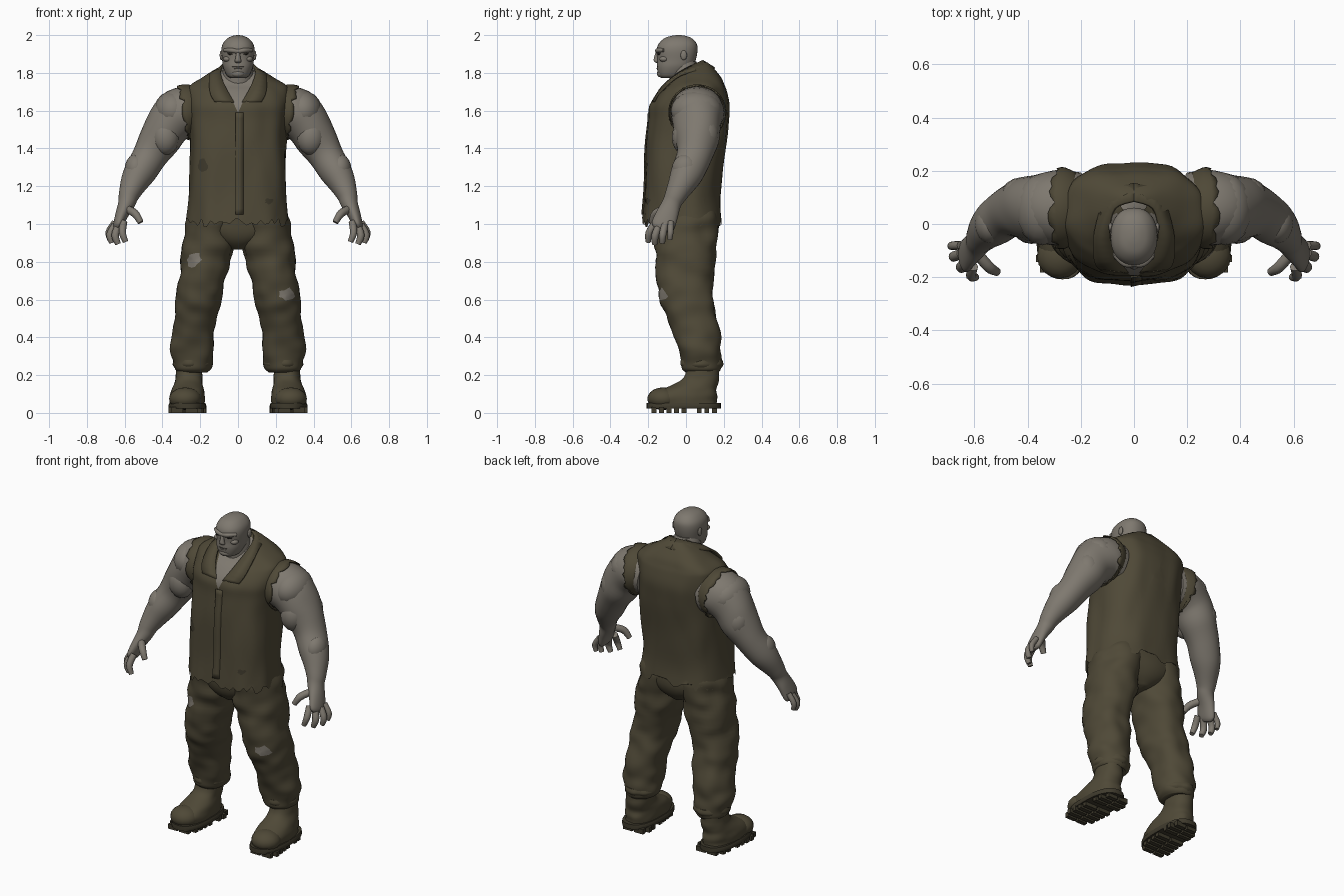
import bpy, bmesh, math, random
from mathutils import Vector, noise
from mathutils.bvhtree import BVHTree

random.seed(4)
if "Cube" in bpy.data.objects:
    bpy.data.objects.remove(bpy.data.objects["Cube"])


def material(name, rgb):
    m = bpy.data.materials.new(name)
    m.use_nodes = True
    m.diffuse_color = (*rgb, 1)
    bsdf = m.node_tree.nodes["Principled BSDF"]
    bsdf.inputs["Base Color"].default_value = (*rgb, 1)
    bsdf.inputs["Roughness"].default_value = 0.8
    return m


SKIN = material("grey skin", (0.21, 0.19, 0.16))
CLOTH = material("olive cloth", (0.078, 0.066, 0.038))
SOLE = material("dark rubber", (0.05, 0.043, 0.026))
DARK = material("dark eye", (0.03, 0.026, 0.02))


def finish(name, bm, mats, mirror=False, thick=0.0, angle=50):
    bmesh.ops.recalc_face_normals(bm, faces=bm.faces[:])
    me = bpy.data.meshes.new(name)
    bm.to_mesh(me)
    bm.free()
    ob = bpy.data.objects.new(name, me)
    bpy.context.collection.objects.link(ob)
    for m in mats:
        me.materials.append(m)
    if thick:
        ob.modifiers.new("thickness", "SOLIDIFY").thickness = thick
    if mirror:
        ob.modifiers.new("mirror", "MIRROR").use_mirror_merge = False
    bpy.ops.object.select_all(action="DESELECT")
    ob.select_set(True)
    bpy.context.view_layer.objects.active = ob
    bpy.ops.object.shade_smooth_by_angle(angle=math.radians(angle))
    return ob


def smooth_path(pts, steps):
    """Catmull-Rom curve through tuples of any length."""
    out = []
    for i in range(len(pts) - 1):
        a, b, c, d = (pts[max(i - 1, 0)], pts[i], pts[i + 1], pts[min(i + 2, len(pts) - 1)])
        for k in range(steps):
            t = k / steps
            out.append([0.5 * (2 * q + (r - p) * t + (2 * p - 5 * q + 4 * r - s) * t * t
                               + (3 * q - p - 3 * r + s) * t ** 3)
                        for p, q, r, s in zip(a, b, c, d)])
    return out + [list(pts[-1])]


def loft(bm, pts, seg=24, steps=4, power=2.0, level=True, wrinkle=0.0, freq=(9, 9, 9), jag=0.0):
    """Skin rings (x, y, z, radius a, radius b); level rings are horizontal."""
    path = smooth_path(pts, steps)
    rings = []
    for i, p in enumerate(path):
        c = Vector(p[:3])
        u, v = Vector((1, 0, 0)), Vector((0, 1, 0))
        t = Vector((0, 0, 1))
        if not level:
            t = (Vector(path[min(i + 1, len(path) - 1)][:3]) - Vector(path[max(i - 1, 0)][:3])).normalized()
            v = (v - t * v.dot(t)).normalized()
            u = t.cross(v)
        ring = []
        for k in range(seg):
            a = math.tau * k / seg
            ca, sa = math.cos(a), math.sin(a)
            off = (u * math.copysign(abs(ca) ** (2 / power), ca) * p[3]
                   + v * math.copysign(abs(sa) ** (2 / power), sa) * p[4])
            co = c + off
            co += off * wrinkle * noise.noise(Vector([q * f for q, f in zip(co, freq)]))
            if jag and i == 0:
                co += t * random.uniform(-jag, jag)
            ring.append(bm.verts.new(co))
        rings.append(ring)
    for r, s in zip(rings, rings[1:]):
        for k in range(seg):
            j = (k + 1) % seg
            bm.faces.new((r[k], r[j], s[j], s[k]))
    if not jag:
        bm.faces.new(rings[0][::-1])
        bm.faces.new(rings[-1])


def solid(name, pts, mat, mirror=False, thick=0.0, **kw):
    bm = bmesh.new()
    loft(bm, pts, **kw)
    return finish(name, bm, [mat], mirror, thick)


def blob(name, loc, size, mat, mirror=False):
    bm = bmesh.new()
    bmesh.ops.create_uvsphere(bm, u_segments=16, v_segments=10, radius=1)
    bmesh.ops.scale(bm, vec=size, verts=bm.verts[:])
    bmesh.ops.translate(bm, vec=loc, verts=bm.verts[:])
    return finish(name, bm, [mat], mirror)


# Vest: lofted body with torn hem and a skin-coloured V at the throat
bm = bmesh.new()
loft(bm, [(0, -.02, 1.01, .268, .21), (0, -.02, 1.15, .256, .2), (0, 0, 1.4, .25, .213),
          (0, .015, 1.55, .258, .21), (0, .02, 1.63, .265, .207), (0, .04, 1.7, .265, .175),
          (0, .055, 1.737, .25, .148), (0, .065, 1.78, .18, .12), (0, .075, 1.83, .1, .07),
          (0, .08, 1.855, .05, .035)],
     seg=72, steps=5, power=2.7, wrinkle=.05, freq=(10, 10, 4), jag=.028)
for side in (-1, 1):
    bmesh.ops.bisect_plane(bm, geom=bm.verts[:] + bm.edges[:] + bm.faces[:], dist=1e-5,
                           plane_co=(0, 0, 1.59), plane_no=(2.1 * side, 0, -1))
for f in bm.faces:
    c = f.calc_center_median()
    f.material_index = int(c.y < .04 and c.z - 1.59 > 2.1 * abs(c.x))
vest = finish("vest", bm, [CLOTH, SKIN])

# Torn armhole frills
solid("armhole_frills", [(.285, .06, 1.59, .147, .152), (.26, .06, 1.593, .146, .153),
                         (.21, .06, 1.59, .12, .13)],
      CLOTH, True, .006, seg=44, steps=2, level=False, jag=.014)

# Folded collar
inner = [(.02, -.185, 1.645), (.07, -.125, 1.735), (.093, -.03, 1.81), (.075, .06, 1.855), (0, .09, 1.868)]
outer = [(.125, -.175, 1.65), (.15, -.14, 1.705), (.15, -.03, 1.795), (.1, .115, 1.818), (0, .155, 1.828)]
bm = bmesh.new()
rows = [[bm.verts.new(p) for p in smooth_path(r, 4)] for r in (inner, outer)]
for k in range(len(rows[0]) - 1):
    bm.faces.new((rows[0][k], rows[0][k + 1], rows[1][k + 1], rows[1][k]))
finish("collar", bm, [CLOTH], True, .012)

# Trousers: legs with gathered cuffs, and the seat
solid("trouser_legs", [(.24, .085, .215, .075, .085), (.24, .08, .24, .1, .105), (.243, .075, .31, .112, .11),
                       (.235, .058, .4, .112, .124), (.22, .03, .52, .115, .135), (.205, 0, .62, .122, .14),
                       (.18, 0, .75, .128, .153), (.155, 0, .88, .135, .163), (.138, -.005, 1.0, .138, .165),
                       (.12, -.005, 1.08, .12, .16)],
      CLOTH, True, seg=40, steps=6, power=2.2, wrinkle=.13, freq=(9, 9, 13))
solid("trouser_cuffs", [(.24, .085, .235, .086, .094), (.24, .084, .255, .104, .108), (.24, .082, .28, .1, .104)],
      CLOTH, True, seg=40, wrinkle=.1, freq=(20, 20, 9))
solid("trouser_seat", [(0, 0, .865, .04, .1), (0, 0, .91, .14, .145), (0, 0, .98, .25, .17),
                       (0, -.005, 1.08, .24, .17)], CLOTH, seg=40, power=2.4, wrinkle=.04)

# Boots: upper, toe cap, sole and lugs, toes turned slightly out
TURN = 0.1


def foot_x(y):
    return .262 - TURN * (y - .05)


upper = [(.045, -.012, .09, .178), (.085, -.012, .093, .18), (.12, .01, .085, .15),
         (.15, .05, .077, .118), (.19, .083, .07, .092), (.25, .09, .068, .085)]
solid("boots", [(foot_x(y), y, z, a, b) for z, y, a, b in upper], CLOTH, True,
      seg=36, power=2.3, wrinkle=.06, freq=(16, 16, 22))
blob("toe_caps", (foot_x(-.12), -.12, .075), (.086, .085, .06), CLOTH, True)
solid("soles", [(foot_x(-.012), -.012, z, a, .196) for z, a in ((.022, .097), (.035, .101), (.052, .095))],
      SOLE, True, seg=36, steps=2, power=2.5)
bm = bmesh.new()
for k in range(9):
    y = -.17 + k * .04
    if k == 5:
        continue
    for s in (-1, 1):
        w = .075 if k in (0, 8) else .095
        made = bmesh.ops.create_cube(bm, size=1)["verts"]
        bmesh.ops.scale(bm, vec=(w - .012, .026, .03), verts=made)
        bmesh.ops.translate(bm, vec=(foot_x(y) + s * w / 2, y, .015), verts=made)
finish("sole_lugs", bm, [SOLE], True)

# Arms with shoulder, elbow and wrist, running into the palms
solid("arms", [(.2, .06, 1.585, .125, .13), (.29, .06, 1.59, .135, .143), (.365, .06, 1.53, .12, .13),
               (.42, .06, 1.44, .107, .115), (.475, .04, 1.35, .09, .093), (.53, 0, 1.255, .083, .086),
               (.575, -.05, 1.16, .056, .06), (.59, -.075, 1.11, .045, .05), (.615, -.1, 1.05, .034, .058),
               (.635, -.122, .99, .026, .062), (.64, -.13, .968, .014, .04)],
      SKIN, True, seg=28, steps=5, level=False, wrinkle=.06, freq=(8, 8, 8))
blob("deltoids", (.345, .055, 1.6), (.1, .135, .105), SKIN, True)
blob("biceps", (.385, -.005, 1.46), (.075, .07, .095), SKIN, True)
blob("triceps", (.425, .105, 1.47), (.075, .07, .095), SKIN, True)
blob("forearm_muscles", (.54, .0, 1.29), (.06, .075, .08), SKIN, True)

# Fingers and thumbs: root, knuckle, tip
bm = bmesh.new()
for root, mid, tip, r in (
        ((.605, -.16, 1.01), (.612, -.195, .955), (.595, -.2, .905), .019),
        ((.63, -.14, .995), (.65, -.163, .94), (.635, -.165, .893), .02),
        ((.65, -.112, .995), (.678, -.123, .943), (.668, -.125, .9), .019),
        ((.652, -.08, 1.01), (.685, -.082, .958), (.68, -.085, .917), .016),
        ((.59, -.11, 1.08), (.545, -.162, 1.055), (.515, -.18, 1.008), .021)):
    loft(bm, [(*root, r, r), (*mid, r, r), (*tip, r * .75, r * .75)], seg=12, steps=4, level=False)
finish("fingers", bm, [SKIN], True)

# Neck and head
solid("neck", [(0, .04, 1.66, .11, .12), (0, .015, 1.74, .092, .1), (0, -.01, 1.82, .08, .08),
               (0, -.015, 1.86, .07, .07)], SKIN)
solid("head", [(0, -.085, 1.773, .04, .045), (0, -.075, 1.787, .06, .07), (0, -.06, 1.83, .079, .094),
               (0, -.05, 1.87, .084, .102), (0, -.047, 1.92, .088, .108), (0, -.044, 1.955, .08, .1),
               (0, -.042, 1.983, .056, .073), (0, -.04, 1.996, .028, .038), (0, -.04, 2.0, .006, .008)],
      SKIN, seg=36, power=2.25)
solid("brow", [(-.07, -.115, 1.92, .01, .012), (-.035, -.147, 1.919, .013, .014), (0, -.15, 1.914, .012, .012),
               (.035, -.147, 1.919, .013, .014), (.07, -.115, 1.92, .01, .012)], SKIN, seg=14, level=False)
solid("nose", [(0, -.145, 1.915, .01, .014), (0, -.156, 1.88, .013, .014), (0, -.157, 1.862, .018, .013),
               (0, -.15, 1.852, .01, .007)], SKIN, seg=14)
blob("eyes", (.036, -.139, 1.901), (.019, .012, .007), DARK, True)
blob("cheekbones", (.055, -.115, 1.873), (.024, .026, .016), SKIN, True)
blob("chin", (0, -.132, 1.796), (.036, .022, .02), SKIN)
blob("mouth", (0, -.146, 1.832), (.034, .009, .003), DARK)
blob("lower_lip", (0, -.147, 1.824), (.026, .009, .005), SKIN)
blob("ears", (.088, -.012, 1.893), (.009, .017, .026), SKIN, True)


# Details laid on the front of the clothes
def on_front(ob):
    deps = bpy.context.evaluated_depsgraph_get()
    tree = BVHTree.FromObject(ob, deps)

    def put(x, z, lift):
        hit = tree.ray_cast(Vector((x, -2, z)), Vector((0, 1, 0)))[0]
        return Vector((x, (hit.y if hit else -.05) - lift, z))
    return put


def tear(name, ob, x, z, w, h, mat):
    put = on_front(ob)
    bm = bmesh.new()
    hub = bm.verts.new(put(x, z, .004))
    scale = [random.uniform(.65, 1.1) for _ in range(14)]
    rows = [[bm.verts.new(put(x + w * s * q * math.cos(math.tau * k / 14),
                              z + h * s * q * math.sin(math.tau * k / 14), .004))
             for k, s in enumerate(scale)] for q in (.5, 1)]
    for k in range(14):
        j = (k + 1) % 14
        bm.faces.new((hub, rows[0][k], rows[0][j]))
        bm.faces.new((rows[0][k], rows[1][k], rows[1][j], rows[0][j]))
    finish(name, bm, [mat])


legs = bpy.data.objects["trouser_legs"]
tear("right_thigh_tear", legs, -.235, .81, .044, .042, SKIN)
tear("left_knee_tear", legs, .262, .63, .046, .034, SKIN)
tear("right_vest_tear", vest, -.185, 1.31, .03, .035, SOLE)
tear("left_vest_tear", vest, .165, 1.12, .025, .016, SOLE)

# Front placket of the vest
put = on_front(vest)
bm = bmesh.new()
rows = [[bm.verts.new(put(x, 1.05 + .54 * k / 18, lift)) for x, lift in ((-.012, .008), (.03, .001))]
        for k in range(19)]
for a, b in zip(rows, rows[1:]):
    bm.faces.new((a[0], a[1], b[1], b[0]))
finish("vest_placket", bm, [CLOTH], thick=.006)
